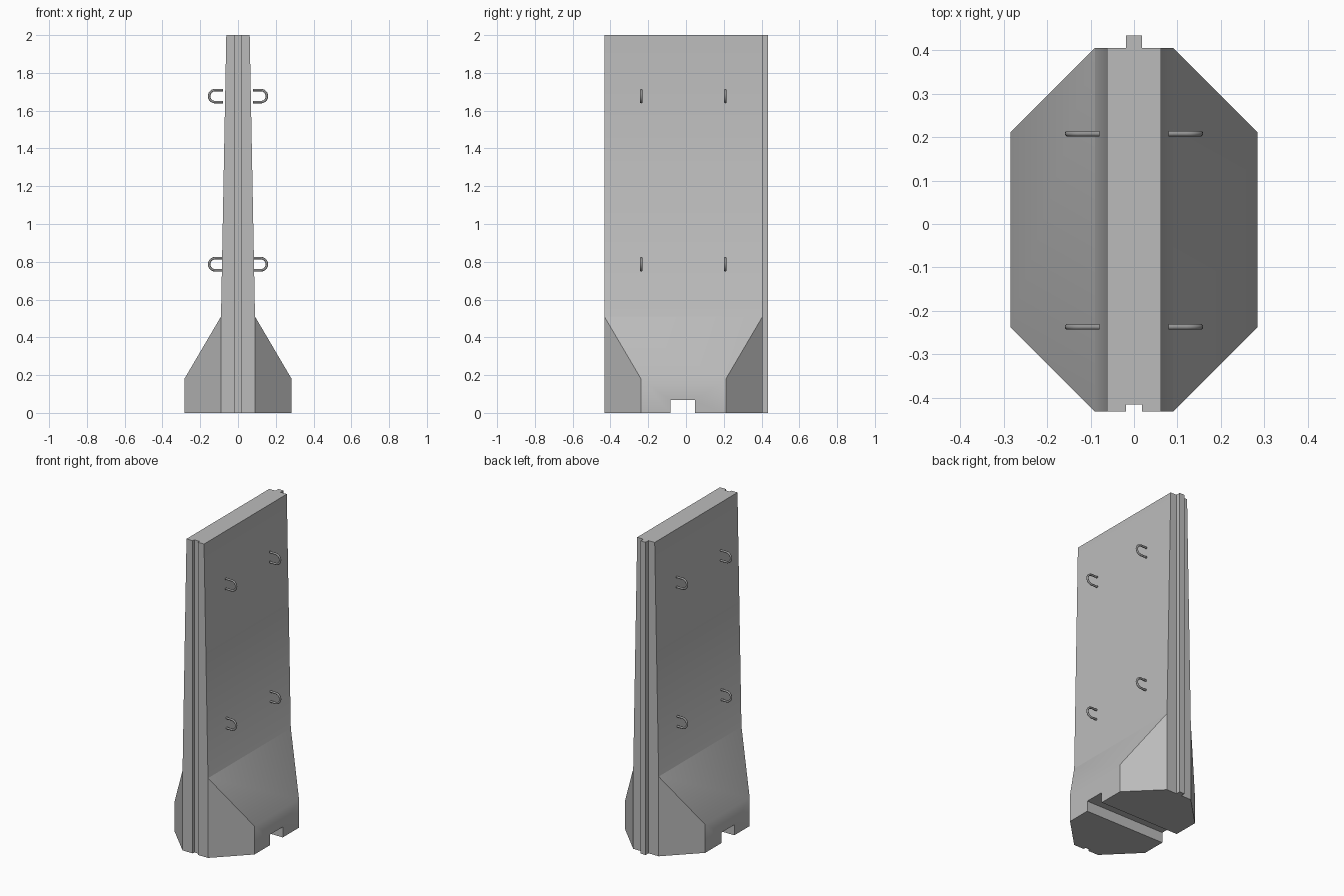
import bpy, bmesh, math
from mathutils import Vector

cube = bpy.data.objects.get("Cube")
if cube:
    bpy.data.objects.remove(cube)


def material(name, value):
    mat = bpy.data.materials.new(name)
    mat.use_nodes = True
    color = (value, value, value, 1)
    mat.diffuse_color = color
    mat.node_tree.nodes["Principled BSDF"].inputs["Base Color"].default_value = color
    return mat


concrete = material("concrete grey", 0.5)
steel = material("steel grey", 0.3)


def add_object(name, bm, mat):
    bmesh.ops.recalc_face_normals(bm, faces=bm.faces)
    mesh = bpy.data.meshes.new(name)
    bm.to_mesh(mesh)
    bm.free()
    obj = bpy.data.objects.new(name, mesh)
    bpy.context.collection.objects.link(obj)
    mesh.materials.append(mat)
    return obj


def box(name, low, high):
    bm = bmesh.new()
    bmesh.ops.create_cube(bm, size=1)
    for v in bm.verts:
        v.co = [low[i] if v.co[i] < 0 else high[i] for i in range(3)]
    return add_object(name, bm, concrete)


def activate(obj):
    bpy.ops.object.select_all(action='DESELECT')
    obj.select_set(True)
    bpy.context.view_layer.objects.active = obj


def boolean(obj, other, operation):
    mod = obj.modifiers.new(operation, 'BOOLEAN')
    mod.operation, mod.object, mod.solver = operation, other, 'EXACT'
    activate(obj)
    bpy.ops.object.modifier_apply(modifier=mod.name)
    bpy.data.objects.remove(other)


# Barrier wall: flared profile extruded from front to back
FRONT, BACK, HALF = -0.432, 0.405, 0.284
half = [(HALF, 0), (HALF, 0.18), (0.09, 0.51), (0.062, 2)]
profile = half + [(-x, z) for x, z in reversed(half)]
bm = bmesh.new()
face = bm.faces.new([bm.verts.new((x, FRONT, z)) for x, z in profile])
grown = bmesh.ops.extrude_face_region(bm, geom=[face])["geom"]
bmesh.ops.translate(bm, vec=(0, BACK - FRONT, 0),
                    verts=[g for g in grown if isinstance(g, bmesh.types.BMVert)])

# Vertical chamfers on the four corners of the foot
for sx in (-1, 1):
    for sy, end in ((-1, FRONT), (1, BACK)):
        cut = bmesh.ops.bisect_plane(
            bm, geom=bm.verts[:] + bm.edges[:] + bm.faces[:], dist=1e-4,
            plane_co=Vector((sx * 0.0902, end, 0)),
            plane_no=Vector((sx, sy, 0)), clear_outer=True)["geom_cut"]
        rim = [g for g in cut if isinstance(g, bmesh.types.BMEdge)]
        bmesh.ops.contextual_create(bm, geom=rim)
wall = add_object("barrier_wall", bm, concrete)

# Joint groove in front, joint tongue behind, drain channel underneath
boolean(wall, box("groove_cutter", (-0.018, FRONT - 0.1, -0.1), (0.018, -0.416, 2.1)), 'DIFFERENCE')
boolean(wall, box("tongue", (-0.018, BACK - 0.05, 0), (0.018, 0.434, 2)), 'UNION')
boolean(wall, box("channel_cutter", (-0.5, -0.083, -0.1), (0.5, 0.047, 0.067)), 'DIFFERENCE')
activate(wall)
bpy.ops.object.shade_smooth_by_angle(angle=math.radians(32))


# Lifting loops: U-shaped rods on both sides
def lifting_loop(name, side, y, z):
    rod, bend, start, centre = 0.0065, 0.032, 0.08, 0.121
    path = [(start, bend)]
    for i in range(13):
        a = math.pi / 2 - math.pi * i / 12
        path.append((centre + bend * math.cos(a), bend * math.sin(a)))
    path.append((start, -bend))
    bm = bmesh.new()
    rings = []
    for i, (x, h) in enumerate(path):
        a = math.pi / 2 - math.pi * min(max(i - 1, 0), 12) / 12
        ring = []
        for k in range(10):
            t = math.tau * k / 10
            r = rod * math.cos(t)
            ring.append(bm.verts.new((side * (x + r * math.cos(a)),
                                      y + rod * math.sin(t),
                                      z + h + r * math.sin(a))))
        rings.append(ring)
    for a, b in zip(rings, rings[1:]):
        for k in range(10):
            n = (k + 1) % 10
            bm.faces.new((a[k], a[n], b[n], b[k]))
    bm.faces.new(rings[0])
    bm.faces.new(rings[-1])
    obj = add_object(name, bm, steel)
    activate(obj)
    bpy.ops.object.shade_smooth_by_angle(angle=math.radians(45))


for side, side_name in ((1, "left"), (-1, "right")):
    for y, end_name in ((-0.237, "front"), (0.208, "back")):
        for z, level in ((0.787, "lower"), (1.677, "upper")):
            lifting_loop(f"{level}_{end_name}_{side_name}_lifting_loop", side, y, z)
